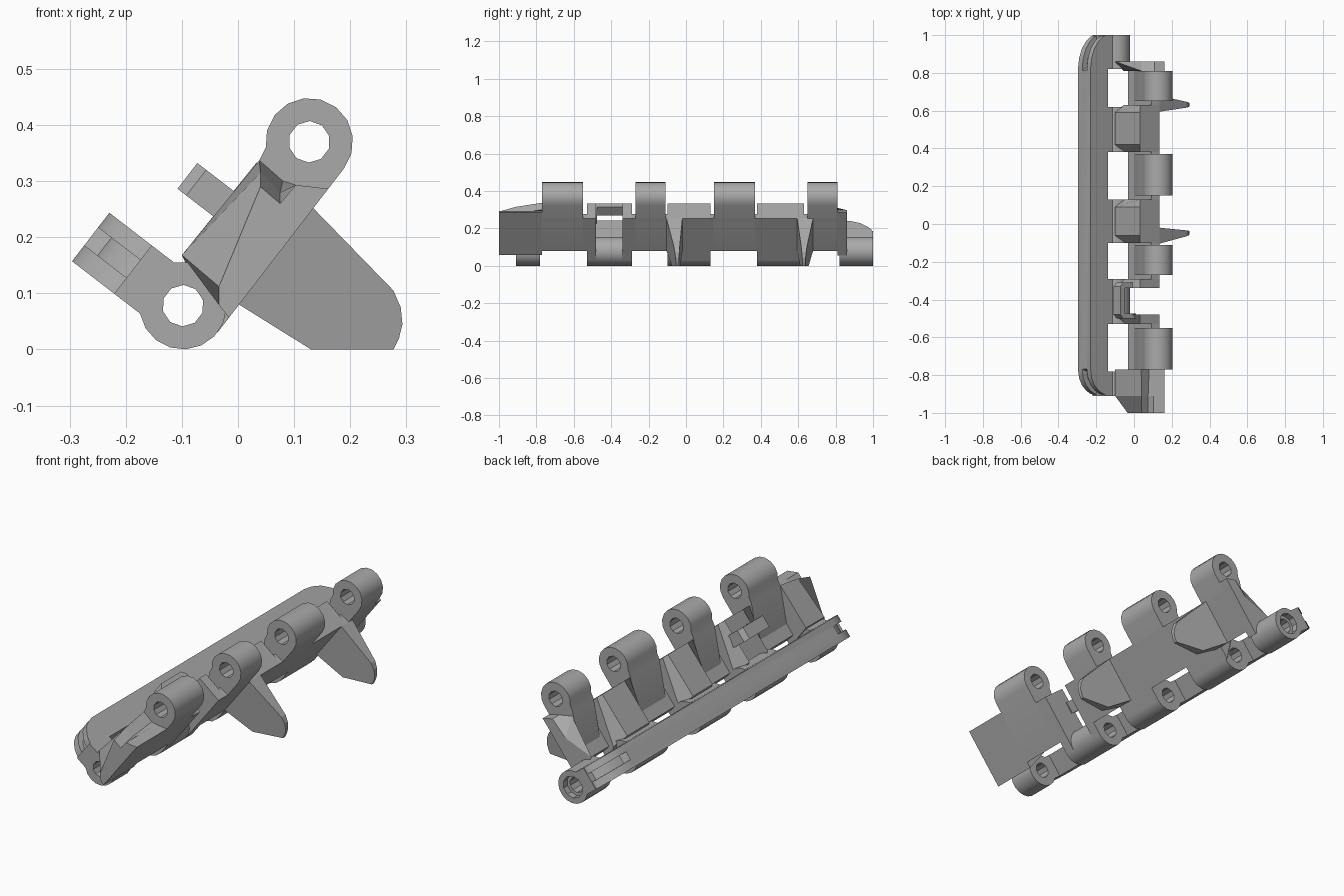
import bpy, bmesh
from math import cos, sin, radians, hypot

if "Cube" in bpy.data.objects:
    bpy.data.objects.remove(bpy.data.objects["Cube"])

mat = bpy.data.materials.new("cast_steel_grey")
mat.use_nodes = True
GREY = (0.4, 0.4, 0.4, 1)
mat.diffuse_color = GREY
mat.node_tree.nodes["Principled BSDF"].inputs["Base Color"].default_value = GREY

# Link frame: v runs from lower hinge to upper hinge, n points to the inner side
LOW = (-0.098, 0.078)
HIGH = (0.127, 0.37)
L = hypot(HIGH[0] - LOW[0], HIGH[1] - LOW[1])
U = ((HIGH[0] - LOW[0]) / L, (HIGH[1] - LOW[1]) / L)
R, GROUND = 0.078, -0.078


def P(v, n):
    return (LOW[0] + v * U[0] - n * U[1], LOW[1] + v * U[1] + n * U[0])


def solid(name, rings):
    """Closed loft through rings of 3D points."""
    bm = bmesh.new()
    vs = [[bm.verts.new(p) for p in ring] for ring in rings]
    k = len(vs[0])
    bm.faces.new(vs[0])
    bm.faces.new(vs[-1])
    for a, b in zip(vs, vs[1:]):
        for i in range(k):
            j = (i + 1) % k
            bm.faces.new((a[i], a[j], b[j], b[i]))
    bmesh.ops.recalc_face_normals(bm, faces=bm.faces)
    me = bpy.data.meshes.new(name)
    bm.to_mesh(me)
    bm.free()
    me.materials.append(mat)
    ob = bpy.data.objects.new(name, me)
    bpy.context.collection.objects.link(ob)
    return ob


def loft(name, *sections):
    """Sections are (y, [(x, z), ...])."""
    return solid(name, [[(x, y, z) for x, z in pts] for y, pts in sections])


def slab(name, outline, v0, v1):
    """Outline of (y, n) points, extruded along v."""
    rings = []
    for v in (v0, v1):
        rings.append([(P(v, n)[0], y, P(v, n)[1]) for y, n in outline])
    return solid(name, rings)


def arc(v, r, a0, a1, steps):
    return [P(v + r * cos(radians(a0 + (a1 - a0) * i / steps)),
              r * sin(radians(a0 + (a1 - a0) * i / steps))) for i in range(steps + 1)]


def activate(ob):
    bpy.ops.object.select_all(action='DESELECT')
    bpy.context.view_layer.objects.active = ob
    ob.select_set(True)


def cut(ob, *cutters):
    activate(ob)
    for c in cutters:
        m = ob.modifiers.new("cut", 'BOOLEAN')
        m.operation, m.object, m.solver = 'DIFFERENCE', c, 'EXACT'
        bpy.ops.object.modifier_apply(modifier=m.name)


def smooth(ob):
    activate(ob)
    bpy.ops.object.shade_smooth_by_angle(angle=radians(30))


# Pin hole cutters
def pin(name, v, r, y0, y1):
    ring = arc(v, r, 0, 324, 9)
    ob = loft(name, (y0, ring), (y1, ring))
    ob.hide_render = True
    return ob


low_pin = pin("lower_pin_cutter", 0, 0.037, -1.2, 1.2)
high_pin = pin("upper_pin_cutter", L, 0.037, -1.2, 1.2)
bore = pin("end_bore_cutter", 0, 0.052, 0.97, 1.2)
cutters = [low_pin, high_pin, bore]

# Lower hinge knuckles, joined to the rail
knuckle = arc(0, R, 138, 409, 13) + [P(0.051, 0.11), P(-0.058, 0.11)]
LOWER = [(-0.91, -0.78), (-0.53, -0.29), (-0.1, 0.13), (0.38, 0.62), (0.82, 1.0)]
for i, (a, b) in enumerate(LOWER):
    ob = loft(f"lower_knuckle_{i + 1}", (a, knuckle), (b, knuckle))
    cut(ob, low_pin)
    if b == 1.0:
        cut(ob, bore)
    smooth(ob)

# Upper hinge knuckles with their tapering webs
web = arc(L, R, -90, 135, 10) + [(0.037, 0.335), (-0.01, 0.092), P(0.062, GROUND)]
for i, (a, b) in enumerate([(-0.77, -0.55), (-0.27, -0.11), (0.15, 0.37), (0.65, 0.81)]):
    ob = loft(f"upper_knuckle_{i + 1}", (a, web), (b, web))
    cut(ob, high_pin)
    smooth(ob)


# Pads rising from the lower knuckles to the upper edge
def pad(corner):
    return [P(0, GROUND), corner, (0.033, 0.333), P(0.28, GROUND)]


TOP, SIDE = (-0.1, 0.168), (-0.055, 0.12)
for i, (a, b) in enumerate([(-0.1, 0.13), (0.38, 0.63)]):
    ob = loft(f"pad_{i + 1}", (a, pad(SIDE)), (a + 0.04, pad(TOP)),
              (b - 0.04, pad(TOP)), (b, pad(SIDE)))
    cut(ob, low_pin)

# Two arms either side of the notch
for name, a, b, ca, cb in (("front_arm", -0.53, -0.48, SIDE, TOP),
                           ("back_arm", -0.34, -0.29, TOP, SIDE)):
    cut(loft(name, (a, pad(ca)), (b, pad(cb))), low_pin)

# Bridge over the notch
slab("bridge", [(-0.5, 0.03), (-0.5, 0.115), (-0.48, 0.135), (-0.33, 0.135), (-0.31, 0.115),
                (-0.31, 0.03), (-0.34, 0.03), (-0.34, 0.105), (-0.475, 0.105), (-0.475, 0.03)],
     0.159, 0.217)

# Thin ground plate, split by the notch, with taller ends
for name, a, b in (("front_plate", -0.99, -0.48), ("back_plate", -0.34, 0.85)):
    pts = [P(0.062, GROUND), P(0.07, -0.03), P(0.275, -0.03), P(0.28, GROUND)]
    loft(name, (a, pts), (b, pts))

# Front end: wedge sloping from the first pad to the plate edge
edge = [P(0.033, GROUND), P(0.04, -0.05), P(0.066, -0.03)]
tip = [P(0.293, -0.028), P(0.323, GROUND)]
ob = loft("front_wedge",
          (-1.0, edge + [(0.04, 0.29), (0.075, 0.26)] + tip),
          (-0.91, [edge[0], edge[1], TOP, (0.04, 0.315), (0.075, 0.28)] + tip),
          (-0.77, [edge[0], edge[1], TOP, (0.038, 0.337), (0.08, 0.3)] + tip))
cut(ob, low_pin)

# Back end: narrow rib
ob = loft("back_rib",
          (0.81, [P(0.03, GROUND), SIDE, (0.04, 0.31), P(0.3, -0.03), tip[1]]),
          (0.86, [P(0.03, GROUND), TOP, P(0.2, -0.02), P(0.3, -0.03), tip[1]]))
cut(ob, low_pin)


# Guide rail with rounded ends
def both_ends(curve):
    front = [(-(0.78 + (y - 0.83) * 0.735), n) for y, n in curve]
    return curve, front


back, front = both_ends([(0.83, 0.205), (0.88, 0.198), (0.93, 0.18), (0.97, 0.15),
                         (0.99, 0.125), (1.0, 0.1)])
rail = slab("guide_rail", front[::-1] + back + [(1.0, 0.09), (front[-1][0], 0.09)],
            -0.058, 0.051)

# Grooves around the rail ends
for name, curve in zip(("back_groove", "front_groove"), both_ends(
        [(0.81, 0.21), (0.83, 0.175), (0.88, 0.168), (0.93, 0.148), (0.965, 0.115),
         (0.985, 0.08), (1.1, 0.08), (1.1, 0.3), (0.81, 0.3)])):
    groove = slab(name, curve, -0.022, 0.018)
    cutters.append(groove)
    cut(rail, groove)
smooth(rail)

# Ground teeth, thinning away from the plate
profile = [P(0.062, GROUND + 0.005), (0.13, 0), (0.277, 0), (0.287, 0.02), (0.293, 0.045),
           (0.29, 0.075), (0.277, 0.105), P(0.28, GROUND + 0.005)]
for i, (base, end) in enumerate([(-0.062, -0.046), (0.637, 0.63)]):
    rings = [[], []]
    for x, z in profile:
        n = -(x - LOW[0]) * U[1] + (z - LOW[1]) * U[0]
        t = min(1, max(0, (GROUND - n) / 0.26))
        for ring, s in zip(rings, (-1, 1)):
            half = 0.043 * (1 - t) + 0.008 * t
            ring.append((x, base + (end - base) * t + s * half, z))
    solid(f"ground_tooth_{i + 1}", rings)

for c in cutters:
    bpy.data.objects.remove(c)
